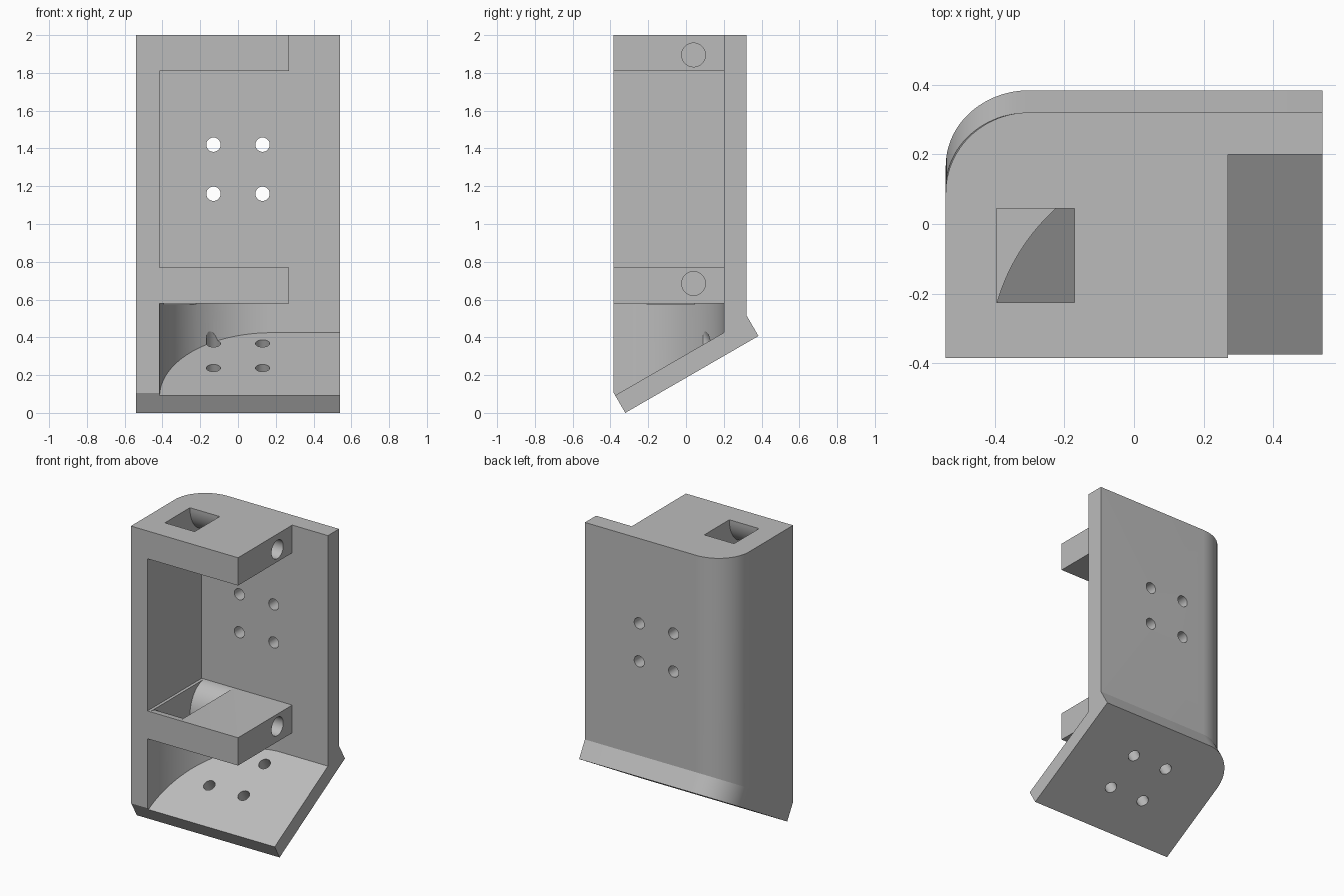
import bpy, bmesh
from math import pi, cos, sin, tan, radians
from mathutils import Matrix, Vector

cube = bpy.data.objects.get("Cube")
if cube:
    bpy.data.objects.remove(cube, do_unlink=True)

TILT = radians(30)
HINGE = Vector((0, -0.385, 0.11))      # upper front edge of the sloped plate
UP = Vector((0, -sin(TILT), cos(TILT)))
SIDE = Matrix(((0, 0, 1, 0), (1, 0, 0, 0), (0, 1, 0, 0), (0, 0, 0, 1)))  # profile in y-z, depth along x
BACK = Matrix.Rotation(pi / 2, 4, 'X')                                # profile in x-z, depth along -y
SLOPE = Matrix.Translation(HINGE) @ Matrix.Rotation(TILT, 4, 'X')


def prism(name, pts, low, high, frame=Matrix(), floor=None):
    """Extrude a flat profile between two depths; optionally trim below a sloped floor."""
    bm = bmesh.new()
    face = bm.faces.new([bm.verts.new((a, b, low)) for a, b in pts])
    new = bmesh.ops.extrude_face_region(bm, geom=[face])["geom"]
    bmesh.ops.translate(bm, vec=(0, 0, high - low),
                        verts=[v for v in new if isinstance(v, bmesh.types.BMVert)])
    bm.transform(frame)
    if floor is not None:
        bmesh.ops.bisect_plane(bm, geom=bm.verts[:] + bm.edges[:] + bm.faces[:],
                               plane_co=HINGE + UP * floor, plane_no=UP, clear_inner=True)
        bmesh.ops.holes_fill(bm, edges=[e for e in bm.edges if e.is_boundary])
    bmesh.ops.recalc_face_normals(bm, faces=bm.faces)
    mesh = bpy.data.meshes.new(name)
    bm.to_mesh(mesh)
    bm.free()
    obj = bpy.data.objects.new(name, mesh)
    bpy.context.collection.objects.link(obj)
    return obj


def arc(cx, cy, rx, ry, start, end, n=24):
    return [(cx + rx * cos(start + (end - start) * i / n),
             cy + ry * sin(start + (end - start) * i / n)) for i in range(n + 1)]


def circle(cx, cy, r, n=40):
    return arc(cx, cy, r, r, 0, 2 * pi, n)[:-1]


def rect(a, b, c, d):
    return [(a, b), (c, b), (c, d), (a, d)]


def outline(front, back, ry):
    """Rectangle with a rounded corner at the back of the closed side."""
    return [(-0.54, front), (0.54, front), (0.54, back)] + \
        arc(-0.30, back - ry, 0.24, ry, pi / 2, pi)


# Upright body and sloped base plate
body = prism("bracket", outline(-0.385, 0.32, 0.23), -0.5, 2.0, floor=-0.004)
plate = prism("base_plate", outline(0, 0.705 / cos(TILT), 0.25), -0.127, 0, SLOPE)

cutters = []


def cut(*args, **kw):
    obj = prism("cutter", *args, **kw)
    obj.hide_render = True
    cutters.append(obj)


# Open side beyond the arms, and the square bay between them
DEPTH = -0.02
cut(rect(0.27, -1, 1, 0.2), -1, 2.5, floor=DEPTH)
cut(rect(-0.415, -1, 1, 0.2), 0.77, 1.81)

# Lower bay with a large rounded corner
cut(arc(0.18, -0.385, 0.595, 0.585, pi, pi / 2, 40) +
    [(1, 0.2), (1, -1), (-0.415, -1)], -1, 0.58, floor=DEPTH)

# Flared cable openings through both arms
back_lip = arc(0.2, 0.58, 0.155, 0.19, pi, pi / 2, 16)
front_lip = [(-0.18 - y, z) for y, z in reversed(back_lip)]
flare = [(0.045, 0.575)] + back_lip + [(0.2, 0.79), (-0.38, 0.79)] + front_lip + [(-0.225, 0.575)]
cut(flare, -0.395, -0.17, SIDE)
cut([(y, 2.58 - z) for y, z in flare], -0.395, -0.17, SIDE)

# Round holes: side wall, arm ends, back wall, base plate
for z in (1.03, 1.555):
    cut(circle(-0.095, z, 0.112), -0.7, -0.3, SIDE)
for z in (0.685, 1.895):
    for y in (-0.23, 0.04):
        cut(circle(y, z, 0.063), -0.03, 0.5, SIDE)
for x in (-0.13, 0.13):
    for z in (1.16, 1.42):
        cut(circle(x, z, 0.038, 28), -0.5, -0.1, BACK)
    for s in (0.29, 0.55):
        cut(circle(x, s, 0.038, 28), -0.3, 0.04, SLOPE)

# Combine everything into one solid
for obj, op in [(plate, 'UNION')] + [(c, 'DIFFERENCE') for c in cutters]:
    mod = body.modifiers.new("join", 'BOOLEAN')
    mod.operation = op
    mod.solver = 'EXACT'
    mod.object = obj
bpy.context.view_layer.update()
solid = bpy.data.meshes.new_from_object(body.evaluated_get(bpy.context.evaluated_depsgraph_get()))
body.modifiers.clear()
body.data = solid
for obj in [plate] + cutters:
    bpy.data.objects.remove(obj, do_unlink=True)

# Plain grey finish
grey = bpy.data.materials.new("plain grey")
grey.use_nodes = True
grey.diffuse_color = (0.5, 0.5, 0.5, 1)
grey.node_tree.nodes["Principled BSDF"].inputs["Base Color"].default_value = (0.5, 0.5, 0.5, 1)
solid.materials.clear()
solid.materials.append(grey)

bpy.ops.object.select_all(action='DESELECT')
body.select_set(True)
bpy.context.view_layer.objects.active = body
bpy.ops.object.shade_smooth_by_angle(angle=radians(25))
